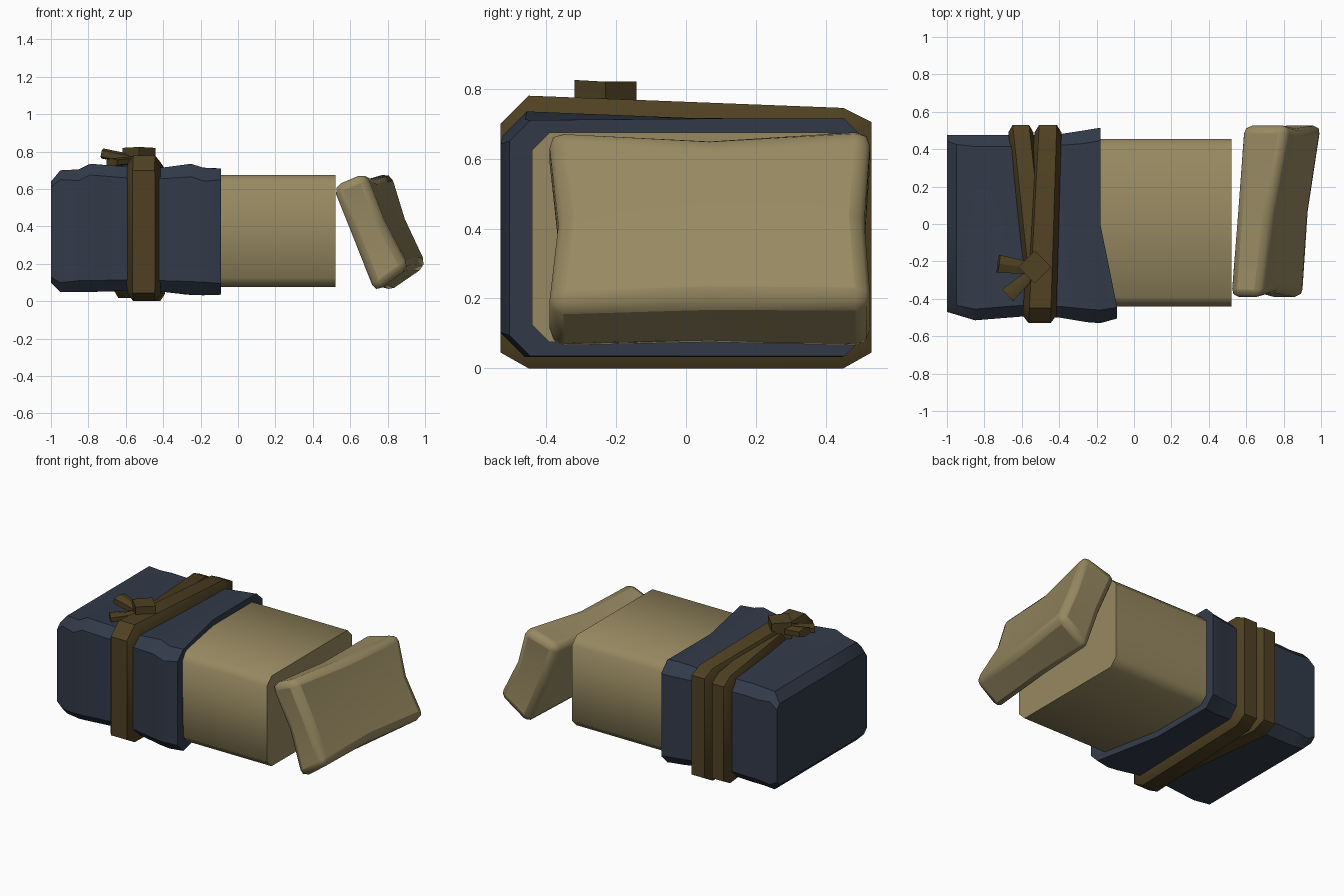
import bpy, bmesh, math
from mathutils import Vector, Matrix

if "Cube" in bpy.data.objects:
    bpy.data.objects.remove(bpy.data.objects["Cube"])


def material(name, rgb):
    m = bpy.data.materials.new(name)
    m.diffuse_color = (*rgb, 1)
    m.use_nodes = True
    m.node_tree.nodes["Principled BSDF"].inputs["Base Color"].default_value = m.diffuse_color
    return m


CRUST = material("tan_crust", (0.31, 0.25, 0.12))
CLOTH = material("navy_cloth", (0.032, 0.043, 0.067))
CORD = material("brown_strap", (0.078, 0.052, 0.016))


def finish(name, bm, mat, angle=40, bevel=0, segments=2):
    bmesh.ops.recalc_face_normals(bm, faces=bm.faces[:])
    me = bpy.data.meshes.new(name)
    bm.to_mesh(me)
    bm.free()
    ob = bpy.data.objects.new(name, me)
    bpy.context.collection.objects.link(ob)
    me.materials.append(mat)
    if bevel:
        mod = ob.modifiers.new("rounding", 'BEVEL')
        mod.width, mod.segments = bevel, segments
        mod.limit_method, mod.angle_limit = 'ANGLE', math.radians(40)
    bpy.ops.object.select_all(action='DESELECT')
    ob.select_set(True)
    bpy.context.view_layer.objects.active = ob
    bpy.ops.object.shade_smooth_by_angle(angle=math.radians(angle))
    return ob


def loft(name, rings, mat, angle=40):
    """Skin a list of equal-length point rings and cap both ends."""
    bm = bmesh.new()
    rows = [[bm.verts.new(p) for p in r] for r in rings]
    n = len(rows[0])
    for a, b in zip(rows, rows[1:]):
        for i in range(n):
            j = (i + 1) % n
            bm.faces.new((a[i], a[j], b[j], b[i]))
    bm.faces.new(rows[0])
    bm.faces.new(rows[-1])
    return finish(name, bm, mat, angle)


def outline(y0, y1, z0, zf, zb, c):
    """Chamfered rectangle in y/z; front and back tops can differ."""
    zm = (zf + zb) / 2 - 0.3 * (zf - zb)
    return [(y0, z0 + c), (y0 + c, z0), (0, z0), (y1 - c, z0), (y1, z0 + c),
            (y1, zb - c), (y1 - c, zb), (0, zm), (y0 + c, zf), (y0, zf - c)]


# Loaf body
loft("loaf", [[(x, y, z) for y, z in outline(-0.44, 0.455, 0.075, 0.675, 0.675, c)]
              for x, c in ((-0.5, 0.05), (0.52, 0.05))], CRUST, 60)

# Cloth wrap: x at front, x at back, then the outline
wrap = [(-1.0, -1.0, -0.47, 0.475, 0.10, 0.64, 0.64, 0.03),
        (-0.95, -0.95, -0.485, 0.475, 0.05, 0.70, 0.70, 0.05),
        (-0.85, -0.86, -0.515, 0.475, 0.05, 0.705, 0.70, 0.06),
        (-0.79, -0.78, -0.51, 0.475, 0.05, 0.735, 0.705, 0.06),
        (-0.60, -0.60, -0.495, 0.475, 0.055, 0.72, 0.70, 0.06),
        (-0.40, -0.40, -0.50, 0.48, 0.05, 0.715, 0.70, 0.06),
        (-0.25, -0.27, -0.525, 0.50, 0.035, 0.735, 0.712, 0.07),
        (-0.18, -0.19, -0.53, 0.513, 0.032, 0.712, 0.715, 0.07),
        (-0.09, -0.18, -0.505, 0.513, 0.035, 0.71, 0.715, 0.06)]
rings = []
for xf, xb, *dims in wrap:
    # the mouth is cut back at the rear half
    rings.append([(xf if y < -0.1 else xb, y, z) for y, z in outline(*dims)])
loft("cloth_wrap", rings, CLOTH, 35)


# Straps: closed bands that run to different x at the front and back
def strap(name, front, back, shrink):
    prof = [(-0.53, 0.045), (-0.45, 0), (0.45, 0), (0.53, 0.045),
            (0.53, 0.705), (0.45, 0.745), (-0.45, 0.78), (-0.53, 0.70)]
    bands = []
    for t, inset in ((-1, 0.04), (-0.65, 0.0), (0.65, 0.0), (1, 0.04)):
        ring = []
        for y, z in prof:
            f = (y + 0.53) / 1.06
            x = front[0] * (1 - f) + back[0] * f
            w = front[1] * (1 - f) + back[1] * f
            d = inset + shrink
            ring.append((x + t * w, y * (1 - inset / 0.53),
                         0.38 + (z - 0.38) * (1 - d / 0.38)))
        bands.append(ring)
    loft(name, bands, CORD, 40)


strap("strap_right", (-0.505, 0.09), (-0.46, 0.072), 0.0)
strap("strap_left", (-0.49, 0.07), (-0.605, 0.067), 0.018)

# Knot and its two loose ends
bm = bmesh.new()
bmesh.ops.create_cube(bm, size=1, matrix=Matrix.Translation((-0.53, -0.23, 0.765))
                      @ Matrix.Rotation(math.radians(45), 4, 'Z')
                      @ Matrix.Diagonal((0.125, 0.125, 0.11, 1)))
top = [f for f in bm.faces if f.normal.z > 0.9]
bmesh.ops.poke(bm, faces=top)
max(bm.verts, key=lambda v: len(v.link_edges) * (v.co.z > 0.8)).co.z = 0.825
finish("knot", bm, CORD, 20)


def tail(name, start, end, w0, w1, thick):
    a, b = Vector(start), Vector(end)
    d = (b - a).normalized()
    side = d.cross(Vector((0, 0, 1))).normalized()
    up = side.cross(d)
    rows = []
    for p, w in ((a, w0), (b, w1)):
        rows.append([p + side * s * w / 2 + up * u * thick / 2
                     for s, u in ((-1, -0.6), (0, -1), (1, -0.6), (1, 0.6), (0, 1), (-1, 0.6))])
    loft(name, rows, CORD, 30)


tail("knot_tail_upper", (-0.53, -0.24, 0.75), (-0.725, -0.212, 0.79), 0.06, 0.095, 0.055)
tail("knot_tail_front", (-0.53, -0.25, 0.755), (-0.675, -0.38, 0.742), 0.05, 0.085, 0.045)

# Leaning end slice: eight corners, slightly pinched halfway along each side
front = [(0.505, 0.615), (0.68, 0.69), (0.915, 0.18), (0.73, 0.045)]
back = [(0.575, 0.62), (0.825, 0.69), (1.015, 0.19), (0.80, 0.045)]


def slice_point(side, i, j):
    f, h = i / 2, j / 2
    rows = []
    for e in (front, back):
        hi, lo = (Vector(e[side]), Vector(e[3 - side]))
        rows.append(lo.lerp(hi, h))
    p = rows[0].lerp(rows[1], f)
    y = -0.395 + 0.925 * f
    if j == 1 and i != 1:
        y += 0.03 if i == 0 else -0.02
    if i == 1 and j != 1:
        p.y += -0.025 if j == 2 else 0.01
    if side == 1:
        if j == 1:
            p.x -= 0.02
        if i == 1:
            p.x -= 0.02
    return (p.x, y, p.y)


bm = bmesh.new()
grid = {(s, i, j): bm.verts.new(slice_point(s, i, j))
        for s in (0, 1) for i in range(3) for j in range(3)}
for s in (0, 1):
    for i in (0, 1):
        for j in (0, 1):
            bm.faces.new([grid[s, i, j], grid[s, i + 1, j],
                          grid[s, i + 1, j + 1], grid[s, i, j + 1]])
for k in (0, 1):
    for e in (0, 2):
        bm.faces.new([grid[0, e, k], grid[0, e, k + 1], grid[1, e, k + 1], grid[1, e, k]])
        bm.faces.new([grid[0, k, e], grid[0, k + 1, e], grid[1, k + 1, e], grid[1, k, e]])
finish("end_slice", bm, CRUST, 50, bevel=0.045, segments=2)
